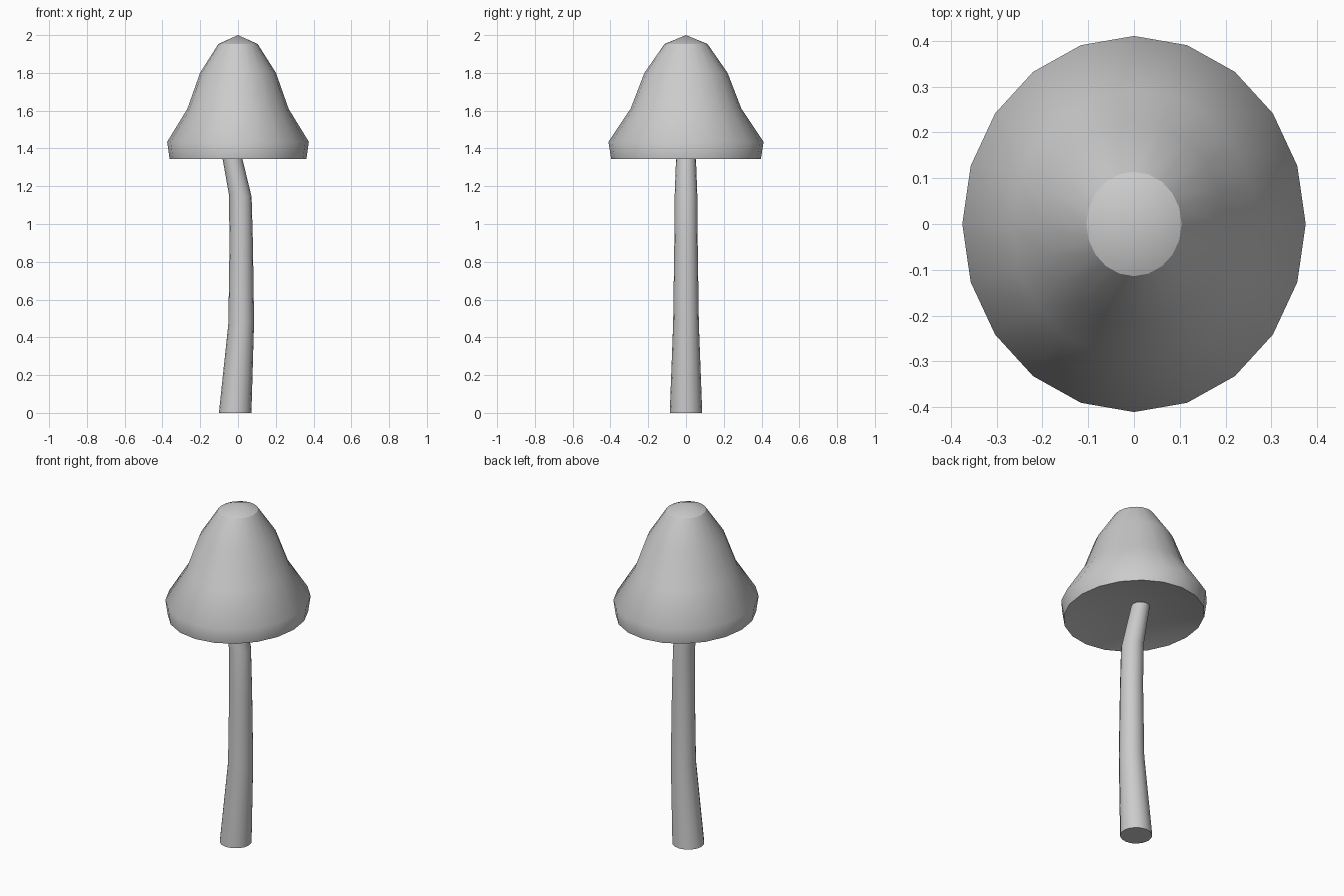
import bpy, bmesh, math

if "Cube" in bpy.data.objects:
    bpy.data.objects.remove(bpy.data.objects["Cube"])


def ring(bm, cx, cy, z, rx, ry, sides, tilt=0.0):
    """Elliptical ring of vertices; tilt is the slope of z along x."""
    out = []
    for i in range(sides):
        a = 2 * math.pi * i / sides
        dx = rx * math.cos(a)
        out.append(bm.verts.new((cx + dx, cy + ry * math.sin(a), z + tilt * dx)))
    return out


def skin(bm, rings):
    for a, b in zip(rings, rings[1:]):
        n = len(a)
        for i in range(n):
            j = (i + 1) % n
            bm.faces.new((a[i], a[j], b[j], b[i]))


def fan(bm, loop, z):
    tip = bm.verts.new((0, 0, z))
    for i in range(len(loop)):
        bm.faces.new((loop[i], loop[(i + 1) % len(loop)], tip))


def mark_sharp(bm, loop):
    for i in range(len(loop)):
        bm.edges.get((loop[i], loop[(i + 1) % len(loop)])).smooth = False


def finish(bm, name):
    bmesh.ops.recalc_face_normals(bm, faces=bm.faces)
    for f in bm.faces:
        f.smooth = True
    me = bpy.data.meshes.new(name)
    bm.to_mesh(me)
    bm.free()
    obj = bpy.data.objects.new(name, me)
    bpy.context.collection.objects.link(obj)


# Bell-shaped cap: slightly oval rings, pointed top, shallow hollow underneath
cap_profile = [(0.362, 1.345), (0.375, 1.435), (0.268, 1.61), (0.201, 1.80), (0.104, 1.953)]
bm = bmesh.new()
rings = [ring(bm, 0, 0, z, r, r * 1.095, 20) for r, z in cap_profile]
skin(bm, rings)
fan(bm, rings[-1], 2.0)
fan(bm, rings[0], 1.44)
mark_sharp(bm, rings[0])
mark_sharp(bm, rings[-1])
finish(bm, "mushroom_cap")

# Bent, tapering stem: centre x, z, radius, ring slope
stem_path = [(-0.015, 0.0, 0.086, 0.0), (0.017, 0.475, 0.068, 0.03),
             (0.017, 0.90, 0.062, 0.0), (0.012, 1.15, 0.06, -0.1),
             (-0.045, 1.42, 0.05, 0.0)]
bm = bmesh.new()
rings = [ring(bm, x, 0, z, r, r, 16, t) for x, z, r, t in stem_path]
skin(bm, rings)
for end in (rings[0], rings[-1]):
    bm.faces.new(end)
    mark_sharp(bm, end)
finish(bm, "mushroom_stem")
